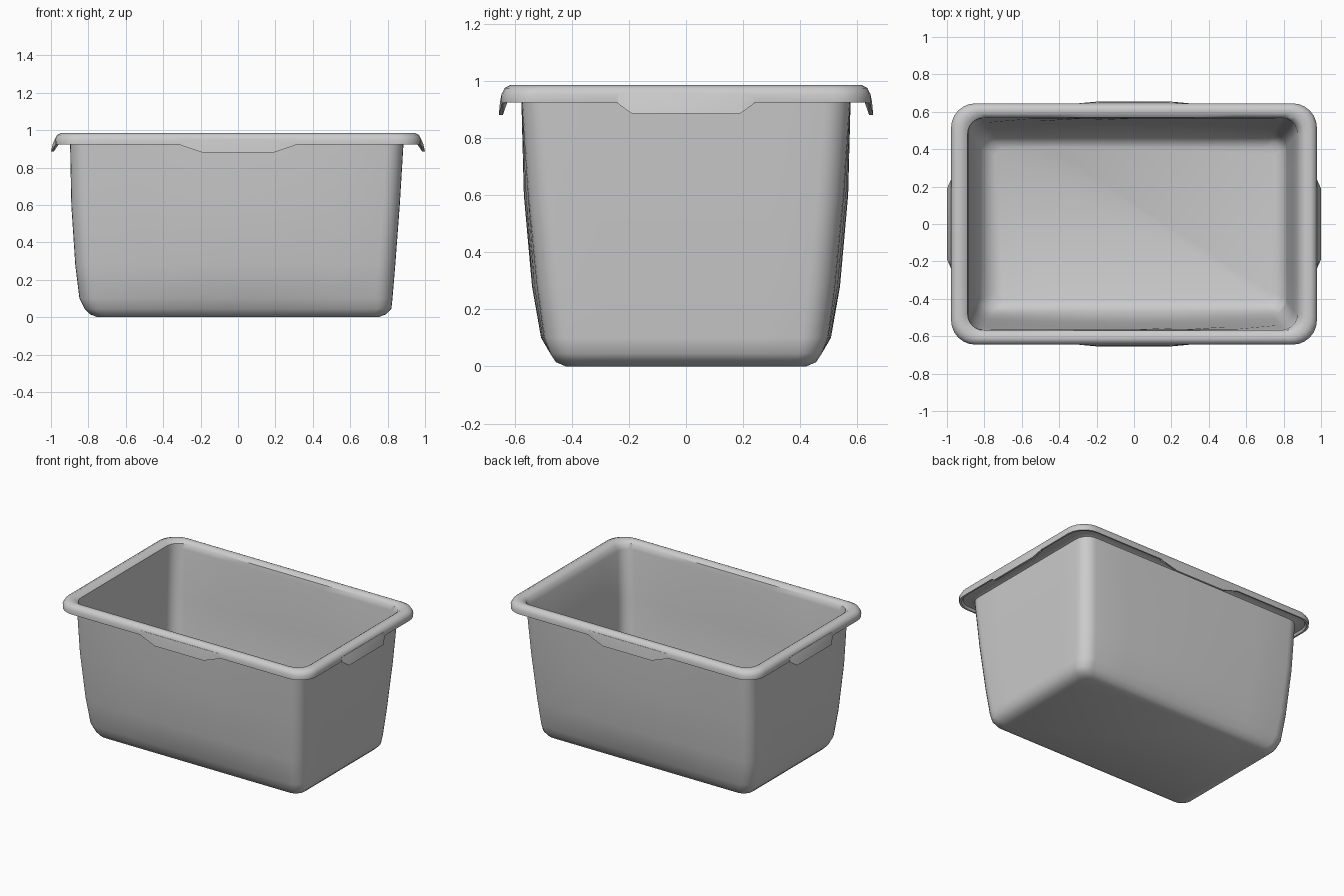
import bpy, bmesh
from math import sin, cos, pi

if "Cube" in bpy.data.objects:
    bpy.data.objects.remove(bpy.data.objects["Cube"])

SEG = 6   # steps per rounded corner
SIDE = 6  # steps per straight side


def rounded_rect(hx, hy, r, z, wall):
    """Rounded rectangle; wall rings swell a little between base and rim."""
    swell = sin(pi * min(1, z / 0.95) ** 0.75) if wall else 0
    corners = []
    for k, (sx, sy) in enumerate([(1, 1), (-1, 1), (-1, -1), (1, -1)]):
        angles = [pi / 2 * (k + i / SEG) for i in range(SEG + 1)]
        corners.append([(sx * (hx - r) + r * cos(a), sy * (hy - r) + r * sin(a)) for a in angles])
    pts = []
    for k in range(4):
        (x0, y0), (x1, y1) = corners[k][-1], corners[(k + 1) % 4][0]
        pts += corners[k]
        pts += [(x0 + (x1 - x0) * t / SIDE, y0 + (y1 - y0) * t / SIDE) for t in range(1, SIDE)]
    out = []
    for x, y in pts:
        y += 0.022 * swell * cos(pi / 2 * min(1, abs(x) / hx)) * y / hy
        shift = (-0.012 if wall else 0) if x > 0 else 0.018 * swell
        out.append((x + shift * x / hx, y, z))
    return out


def make_object(name, bm):
    bmesh.ops.recalc_face_normals(bm, faces=bm.faces)
    me = bpy.data.meshes.new(name)
    bm.to_mesh(me)
    bm.free()
    ob = bpy.data.objects.new(name, me)
    bpy.context.collection.objects.link(ob)
    bpy.context.view_layer.objects.active = ob
    ob.select_set(True)
    bpy.ops.object.shade_smooth_by_angle(angle=0.7)
    ob.select_set(False)


# Tub shell: half x, half y, corner radius, z
base = [(0.75, 0.42, 0.06, 0), (0.79, 0.455, 0.07, 0.015), (0.82, 0.475, 0.08, 0.045)]
wall = [(0.838, 0.495, 0.09, 0.10), (0.853, 0.518, 0.09, 0.28), (0.877, 0.55, 0.09, 0.60),
        (0.897, 0.575, 0.09, 0.93)]
rim = [(0.91, 0.59, 0.10, 0.938), (0.955, 0.625, 0.12, 0.938), (0.965, 0.635, 0.13, 0.924),
       (0.976, 0.645, 0.13, 0.924), (0.978, 0.645, 0.13, 0.952), (0.968, 0.635, 0.13, 0.974),
       (0.945, 0.615, 0.12, 0.985), (0.91, 0.588, 0.10, 0.981), (0.89, 0.57, 0.09, 0.966)]


def inset(rows, d, dz):
    return [(x - d, y - d, r - d, z + dz) for x, y, r, z in reversed(rows)]


shell = [(r, 0) for r in base] + [(r, 1) for r in wall] + [(r, 0) for r in rim]
shell += [(r, 1) for r in inset(wall, 0.012, 0)] + [(r, 0) for r in inset(base, 0.01, 0.013)]
bm = bmesh.new()
rings = [[bm.verts.new(p) for p in rounded_rect(*row, w)] for row, w in shell]
n = len(rings[0])
for a, b in zip(rings, rings[1:]):
    for i in range(n):
        j = (i + 1) % n
        bm.faces.new((a[i], a[j], b[j], b[i]))
bm.faces.new(rings[0])
bm.faces.new(rings[-1])
make_object("tub", bm)


# Grip lips hanging below the rim at the middle of each side
def grip(name, half, slope, edge, out, drop, place):
    section = [(edge - 0.025, 0.962), (edge, 0.955), (edge + out * 0.6, 0.925),
               (edge + out, None), (edge + out - 0.014, None), (edge - 0.02, 0.925)]
    bm = bmesh.new()
    cols = []
    for s, full in [(-half - slope, 0), (-half, 1), (half, 1), (half + slope, 0)]:
        col = []
        for d, z in section:
            if z is None:
                z = drop if full else 0.921
            if not full:
                d = min(d, edge - 0.001)
            col.append(bm.verts.new(place(s, d, z)))
        cols.append(col)
    m = len(section)
    for a, b in zip(cols, cols[1:]):
        for i in range(m):
            bm.faces.new((a[i], a[(i + 1) % m], b[(i + 1) % m], b[i]))
    bm.faces.new(cols[0])
    bm.faces.new(cols[-1])
    make_object(name, bm)


for sign, side_name, end_name in [(-1, "front_grip", "left_grip"), (1, "back_grip", "right_grip")]:
    grip(side_name, 0.19, 0.12, 0.645, 0.01, 0.88, lambda s, d, z: (s, sign * d, z))
    grip(end_name, 0.19, 0.05, 0.978, 0.022, 0.885, lambda s, d, z: (sign * d, s, z))
